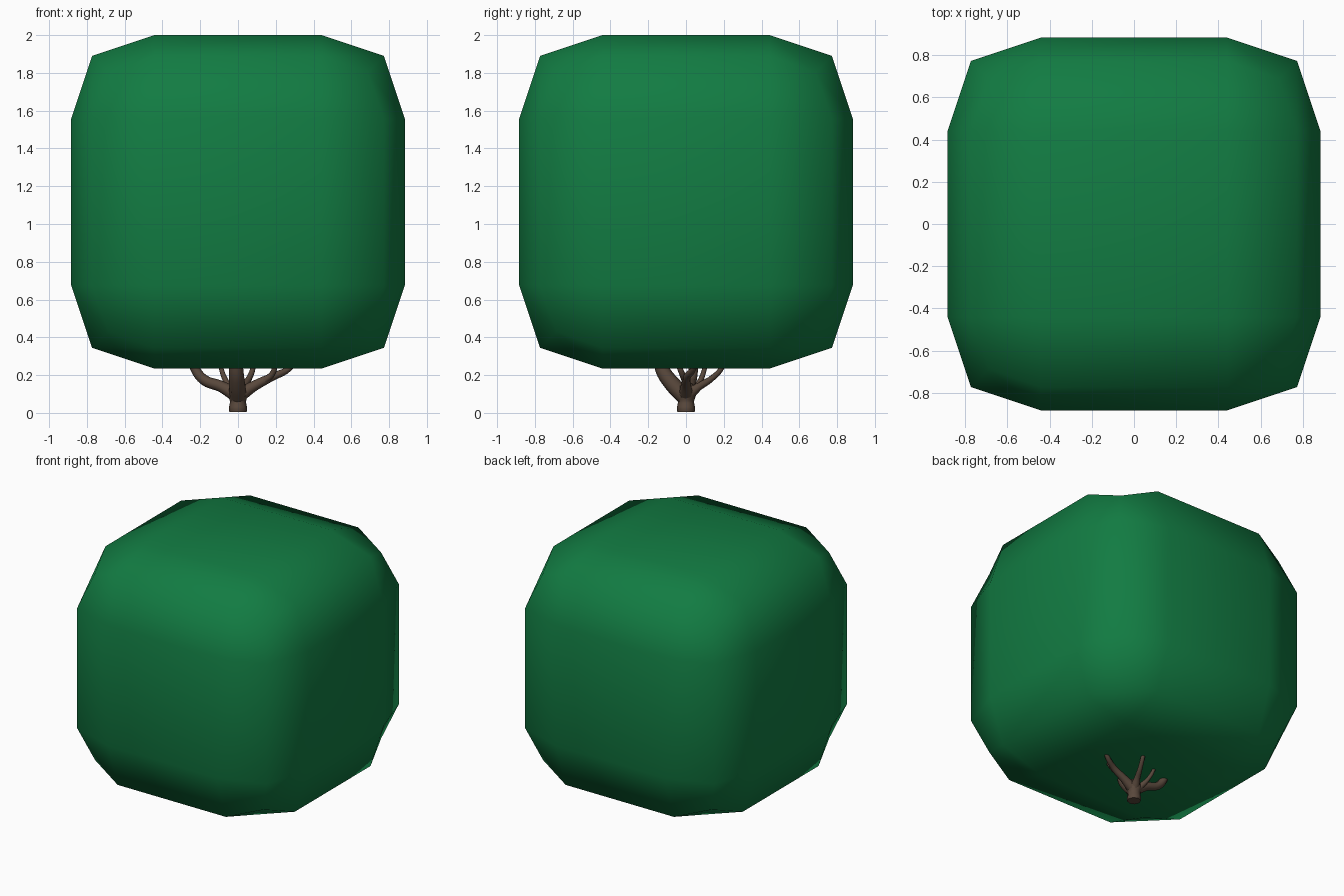
import bpy
from math import pi

if "Cube" in bpy.data.objects:
    bpy.data.objects.remove(bpy.data.objects["Cube"])


def material(name, color):
    m = bpy.data.materials.new(name)
    m.diffuse_color = (*color, 1)
    m.use_nodes = True
    m.node_tree.nodes["Principled BSDF"].inputs["Base Color"].default_value = m.diffuse_color
    return m


green = material("leaf_green", (0.006, 0.2, 0.055))
brown = material("bark_brown", (0.1, 0.065, 0.045))


def tube(name, points):
    """Smooth tapering tube through (x, y, z, radius) points."""
    cu = bpy.data.curves.new(name, 'CURVE')
    cu.dimensions = '3D'
    cu.bevel_depth = 1.0
    cu.bevel_resolution = 2
    cu.resolution_u = 5
    cu.use_fill_caps = True
    sp = cu.splines.new('BEZIER')
    sp.bezier_points.add(len(points) - 1)
    for bp, (x, y, z, r) in zip(sp.bezier_points, points):
        bp.co = (x, y, z)
        bp.radius = r
        bp.handle_left_type = bp.handle_right_type = 'AUTO'
    ob = bpy.data.objects.new(name, cu)
    bpy.context.collection.objects.link(ob)
    bpy.ops.object.select_all(action='DESELECT')
    bpy.context.view_layer.objects.active = ob
    ob.select_set(True)
    bpy.ops.object.convert(target='MESH')
    ob = bpy.context.object
    bpy.ops.object.shade_smooth_by_angle(angle=pi / 3)
    ob.data.materials.clear()
    ob.data.materials.append(brown)


# Canopy: cube cut once, then rounded by one subdivision level
H = 0.883
bpy.ops.mesh.primitive_cube_add(size=2 * H, location=(0, 0, 2 - H))
canopy = bpy.context.object
canopy.name = "canopy"
for name, kind in (("cuts", 'SIMPLE'), ("rounding", 'CATMULL_CLARK')):
    mod = canopy.modifiers.new(name, 'SUBSURF')
    mod.subdivision_type = kind
    mod.levels = mod.render_levels = 1
    mod.use_limit_surface = False
    bpy.ops.object.modifier_apply(modifier=name)
bpy.ops.object.shade_smooth()
canopy.data.materials.append(green)

# Trunk stub with a flared fork
tube("trunk", [(0, 0, 0.005, 0.046), (0, 0, 0.025, 0.048), (0, 0, 0.06, 0.042),
               (0, 0, 0.11, 0.056), (0, -0.01, 0.15, 0.04)])

# Branches spreading from the fork into the canopy
tube("front_branch", [(0, 0, 0.08, 0.045), (-0.005, -0.07, 0.15, 0.043),
                      (-0.01, -0.125, 0.23, 0.038), (-0.02, -0.16, 0.42, 0.028),
                      (0, -0.2, 0.7, 0.012)])
tube("left_branch", [(0, 0, 0.09, 0.04), (-0.09, 0.02, 0.14, 0.03),
                     (-0.18, 0.03, 0.175, 0.028), (-0.23, 0.04, 0.24, 0.025),
                     (-0.3, 0.06, 0.5, 0.012)])
tube("right_branch", [(0, 0, 0.09, 0.04), (0.09, 0, 0.145, 0.027),
                      (0.18, 0.005, 0.19, 0.021), (0.27, 0.04, 0.235, 0.016),
                      (0.38, 0.08, 0.4, 0.008)])
tube("right_fork", [(0.13, 0, 0.165, 0.02), (0.18, -0.02, 0.205, 0.016),
                    (0.2, -0.04, 0.26, 0.014), (0.24, -0.08, 0.45, 0.007)])
tube("back_branch", [(0, 0, 0.09, 0.04), (0.03, 0.07, 0.14, 0.021),
                     (0.06, 0.14, 0.185, 0.016), (0.08, 0.19, 0.24, 0.014),
                     (0.1, 0.26, 0.5, 0.007)])
tube("back_left_twig", [(-0.02, 0.02, 0.1, 0.025), (-0.06, 0.07, 0.16, 0.015),
                        (-0.09, 0.1, 0.24, 0.012), (-0.11, 0.14, 0.45, 0.006)])
